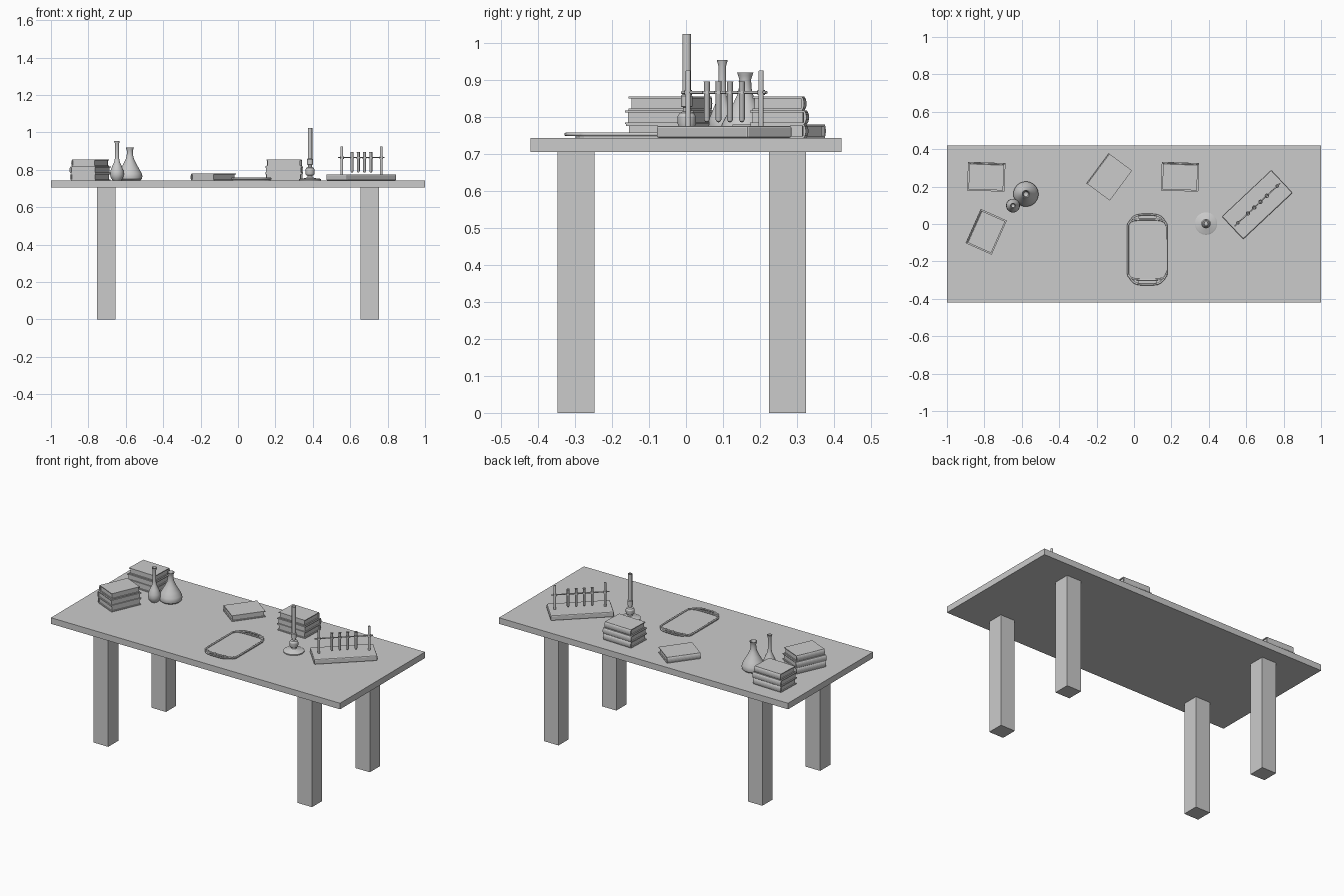
import bpy, bmesh
from math import sin, cos, pi, radians
from mathutils import Matrix, Vector

if "Cube" in bpy.data.objects:
    bpy.data.objects.remove(bpy.data.objects["Cube"])

TOP = 0.743  # table surface height


def finish(name, bm, loc=(0, 0, 0), rot=0, smooth=False, bevel=0):
    bmesh.ops.recalc_face_normals(bm, faces=bm.faces)
    me = bpy.data.meshes.new(name)
    bm.to_mesh(me)
    bm.free()
    ob = bpy.data.objects.new(name, me)
    bpy.context.collection.objects.link(ob)
    ob.location = loc
    ob.rotation_euler[2] = radians(rot)
    if bevel:
        m = ob.modifiers.new("bevel", 'BEVEL')
        m.width, m.segments = bevel, 2
    if smooth:
        bpy.ops.object.select_all(action='DESELECT')
        ob.select_set(True)
        bpy.context.view_layer.objects.active = ob
        bpy.ops.object.shade_smooth_by_angle()
    return ob


def add_box(bm, x0, x1, y0, y1, z0, z1):
    m = Matrix.Translation(((x0 + x1) / 2, (y0 + y1) / 2, (z0 + z1) / 2))
    bmesh.ops.create_cube(bm, size=1, matrix=m @ Matrix.Diagonal((x1 - x0, y1 - y0, z1 - z0, 1)))


def box(name, *b, **k):
    bm = bmesh.new()
    add_box(bm, *b)
    return finish(name, bm, **k)


def prism(bm, outline, z0, z1):
    f = bm.faces.new([bm.verts.new((x, y, z0)) for x, y in outline])
    ext = bmesh.ops.extrude_face_region(bm, geom=[f])
    for v in ext["geom"]:
        if isinstance(v, bmesh.types.BMVert):
            v.co.z = z1


def lathe(name, profile, loc, rot=0, seg=32):
    bm = bmesh.new()
    vs = [bm.verts.new((r, 0, z)) for r, z in profile]
    es = [bm.edges.new(p) for p in zip(vs, vs[1:])]
    bmesh.ops.spin(bm, geom=vs + es, axis=(0, 0, 1), cent=(0, 0, 0), angle=2 * pi, steps=seg)
    bmesh.ops.remove_doubles(bm, verts=bm.verts, dist=1e-5)
    return finish(name, bm, loc, rot, smooth=True)


# Table
box("table_top", -1, 1, -0.42, 0.42, 0.705, TOP)
for sx, xn in ((-1, "left"), (1, "right")):
    for y, yn in ((-0.297, "front"), (0.274, "back")):
        box(f"{yn}_{xn}_leg", sx * 0.705 - 0.05, sx * 0.705 + 0.05, y - 0.05, y + 0.05, 0, 0.705)


# Books: two covers, recessed pages, rounded spine at +y
def book(name, x, y, z, rot, w=0.2, d=0.15, h=0.0365):
    bm = bmesh.new()
    c = 0.005
    for z0 in (0, h - c):
        add_box(bm, -w / 2, w / 2, -d / 2, d / 2, z0, z0 + c)
    add_box(bm, -w / 2 + 0.006, w / 2 - 0.006, -d / 2 + 0.006, d / 2 - 0.004, c, h - c)
    arc = [(d / 2 - 0.003 + 0.008 * sin(pi * i / 8), h / 2 - h / 2 * cos(pi * i / 8)) for i in range(9)]
    spine = bmesh.new()
    prism(spine, arc, -w / 2, w / 2)
    for v in spine.verts:
        v.co = Vector((v.co.z, v.co.x, v.co.y))
    tmp = bpy.data.meshes.new("tmp")
    spine.to_mesh(tmp)
    spine.free()
    bm.from_mesh(tmp)
    bpy.data.meshes.remove(tmp)
    return finish(name, bm, (x, y, z), rot)


stacks = (("back_left_stack", -0.79, 0.25, -2), ("left_stack", -0.788, -0.043, 66),
          ("back_right_stack", 0.246, 0.25, -2))
for sname, x, y, rot in stacks:
    for i, (w, d) in enumerate(((0.195, 0.145), (0.2, 0.148), (0.185, 0.135))):
        book(f"{sname}_book_{i + 1}", x, y, TOP + i * 0.0372, rot, w, d, 0.0372)
book("single_book", -0.13, 0.25, TOP, 53.5)

# Flasks
lathe("large_flask", [(0, 0), (0.055, 0), (0.064, 0.008), (0.067, 0.022), (0.063, 0.038), (0.05, 0.062),
                      (0.034, 0.09), (0.022, 0.115), (0.017, 0.135), (0.016, 0.158), (0.019, 0.168),
                      (0.022, 0.177), (0.019, 0.177), (0.013, 0.158), (0.013, 0.13), (0, 0.12)],
      (-0.578, 0.16, TOP))
lathe("small_flask", [(0, 0), (0.022, 0), (0.032, 0.012), (0.037, 0.032), (0.035, 0.052), (0.025, 0.078),
                      (0.015, 0.1), (0.0105, 0.122), (0.0105, 0.195), (0.015, 0.211), (0.012, 0.211),
                      (0.008, 0.195), (0.008, 0.12), (0, 0.115)],
      (-0.647, 0.098, TOP))

# Tray: floor, raised rim following a tapered outline, and an arched handle at each end
TX, TY = 0.071, -0.137


def tube_path(name, pts, radius, cyclic):
    cu = bpy.data.curves.new(name, 'CURVE')
    cu.dimensions = '3D'
    cu.bevel_depth, cu.bevel_resolution = radius, 2
    cu.use_fill_caps = True
    s = cu.splines.new('POLY')
    s.points.add(len(pts) - 1)
    for p, (x, y, z) in zip(s.points, pts):
        p.co = (x, y, z, 1)
    s.use_cyclic_u = cyclic
    ob = bpy.data.objects.new(name, cu)
    bpy.context.collection.objects.link(ob)
    ob.location = (TX, TY, TOP)


quarter = [(0.104, 0.125), (0.101, 0.139), (0.093, 0.149), (0.07, 0.158), (0.04, 0.161)]
half = quarter + [(-x, y) for x, y in reversed(quarter)]
outline = half + [(-x, -y) for x, y in half]
bm = bmesh.new()
prism(bm, outline, 0, 0.006)
finish("tray_floor", bm, (TX, TY, TOP))
tube_path("tray_rim", [(x, y, 0.010) for x, y in outline], 0.005, True)
for s, n in ((1, "back"), (-1, "front")):
    arch = [(0.1, 0.136), (0.088, 0.158), (0.073, 0.174), (0.055, 0.183), (0.03, 0.187)]
    arch += [(-x, y) for x, y in reversed(arch)]
    tube_path(f"tray_{n}_handle", [(x, s * y, 0.010) for x, y in arch], 0.005, False)
    for k in (-1, 1):
        bm = bmesh.new()
        web = [(0.1, 0.136), (0.073, 0.174), (0.055, 0.183), (0.047, 0.175), (0.044, 0.16), (0.07, 0.156)]
        prism(bm, [(k * x, s * y) for x, y in web], 0.007, 0.011)
        finish(f"tray_{n}_handle_web", bm, (TX, TY, TOP))

# Gas burner
lathe("burner", [(0, 0), (0.06, 0), (0.06, 0.006), (0.052, 0.01), (0.025, 0.013), (0.014, 0.019), (0.014, 0.026),
                 (0.022, 0.03), (0.025, 0.04), (0.025, 0.058), (0.019, 0.068), (0.010, 0.072), (0.010, 0.083),
                 (0.016, 0.085), (0.016, 0.113), (0.012, 0.117), (0.012, 0.281), (0.009, 0.281),
                 (0.009, 0.22), (0, 0.22)], (0.385, 0.002, TOP))

# Test tube rack
RX, RY, RA = 0.659, 0.103, 43.2


def on_rack(t):
    return (RX + t * cos(radians(RA)), RY + t * sin(radians(RA)), 0)


box("rack_base", -0.181, 0.181, -0.083, 0.083, TOP, TOP + 0.033, loc=(RX, RY, 0), rot=RA, bevel=0.006)
for t, n in ((-0.142, "left"), (0.146, "right")):
    lathe(f"rack_{n}_post", [(0, 0.77), (0.007, 0.77), (0.007, 0.922), (0.006, 0.925), (0, 0.925)], on_rack(t), seg=16)
    lathe(f"rack_{n}_clamp", [(0, 0.859), (0.01, 0.859), (0.01, 0.872), (0, 0.872)], on_rack(t), seg=16)
bm = bmesh.new()
bmesh.ops.create_cone(bm, cap_ends=True, segments=12, radius1=0.0035, radius2=0.0035, depth=0.335,
                      matrix=Matrix.Rotation(pi / 2, 4, 'Y'))
finish("rack_bar", bm, on_rack(0)[:2] + (0.866,), RA, smooth=True)
for i, t in enumerate((-0.068, -0.022, 0.023, 0.07)):
    lathe(f"test_tube_{i + 1}", [(0, 0.785), (0.005, 0.787), (0.008, 0.793), (0.008, 0.893), (0.0095, 0.896),
                                 (0.0065, 0.896), (0.0065, 0.795), (0, 0.79)], on_rack(t), seg=16)
    lathe(f"tube_ring_{i + 1}", [(0.008, 0.862), (0.0115, 0.862), (0.0115, 0.87), (0.008, 0.87)], on_rack(t), seg=16)
